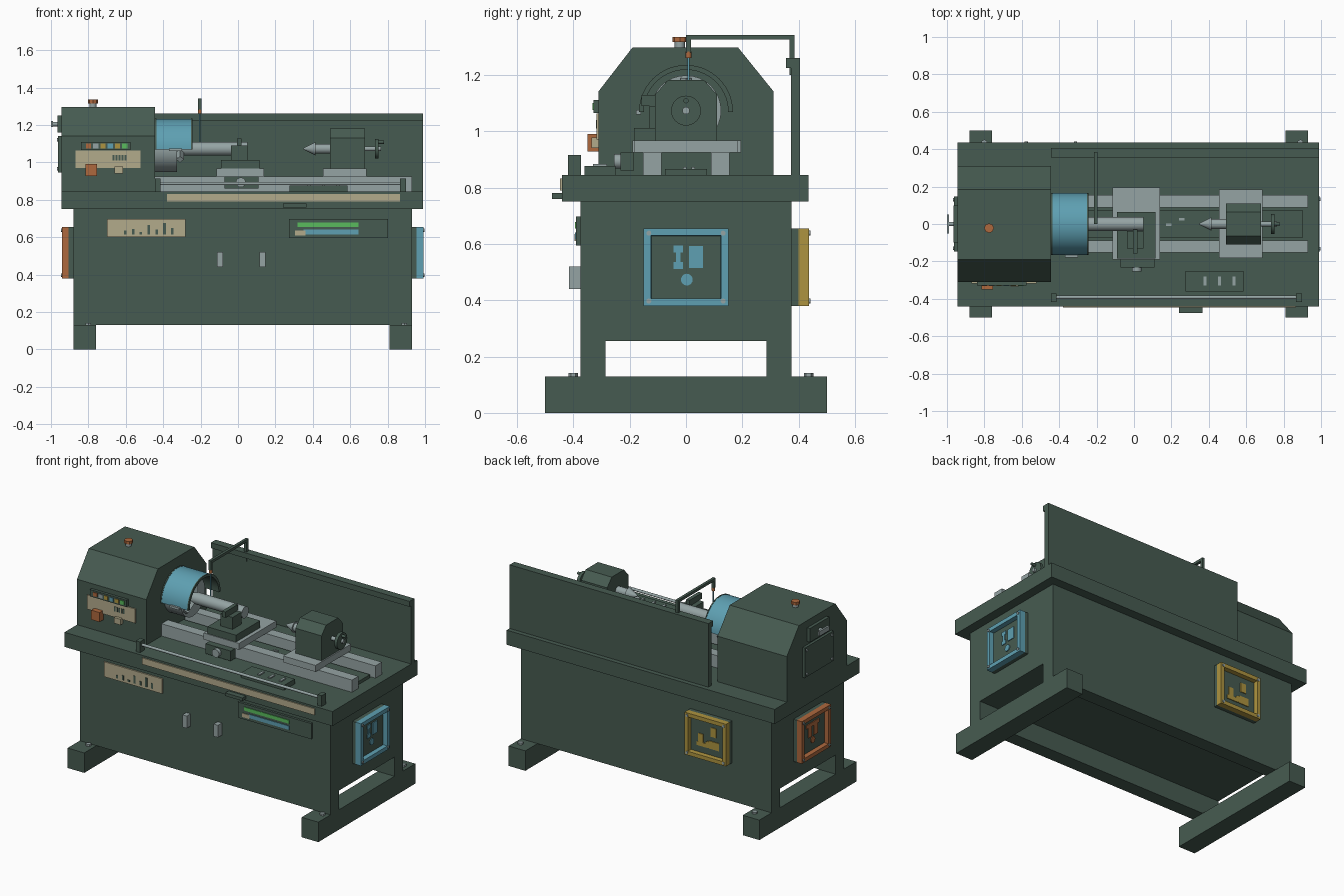
import bpy, bmesh
from math import pi, sin, cos, radians
from mathutils import Matrix, Vector

cube = bpy.data.objects.get("Cube")
if cube:
    bpy.data.objects.remove(cube, do_unlink=True)

def material(name, r, g, b):
    m = bpy.data.materials.new(name)
    m.use_nodes = True
    m.diffuse_color = (r, g, b, 1)
    m.node_tree.nodes["Principled BSDF"].inputs["Base Color"].default_value = (r, g, b, 1)
    return m

GREEN = material("machine green", .062, .105, .082)
GREY = material("steel grey", .30, .37, .37)
BLUE = material("guard blue", .112, .35, .445)
ORANGE = material("signal orange", .42, .14, .048)
YELLOW = material("warning yellow", .42, .295, .05)
BEIGE = material("label beige", .45, .405, .26)
LIME = material("label green", .10, .50, .11)

def build(name, bm, *mats):
    bmesh.ops.recalc_face_normals(bm, faces=bm.faces)
    me = bpy.data.meshes.new(name)
    bm.to_mesh(me)
    bm.free()
    for m in mats:
        me.materials.append(m)
    ob = bpy.data.objects.new(name, me)
    bpy.context.collection.objects.link(ob)
    return ob

def smooth(ob):
    bpy.ops.object.select_all(action='DESELECT')
    bpy.context.view_layer.objects.active = ob
    ob.select_set(True)
    bpy.ops.object.shade_smooth_by_angle(angle=radians(35))

def cube_mesh(x, y, z):
    """Box from three (low, high) ranges."""
    bm = bmesh.new()
    bmesh.ops.create_cube(bm, size=1)
    for v in bm.verts:
        v.co = [(r[0] + r[1]) / 2 + c * (r[1] - r[0]) for r, c in zip((x, y, z), v.co)]
    return bm

def box(name, x, y, z, mat=GREEN):
    return build(name, cube_mesh(x, y, z), mat)

def rod(name, start, end, r, mat=GREY, r2=None, sides=32):
    """Cylinder or cone between two points."""
    a, b = Vector(start), Vector(end)
    bm = bmesh.new()
    bmesh.ops.create_cone(bm, cap_ends=True, segments=sides, radius1=r,
                          radius2=r if r2 is None else r2, depth=(b - a).length)
    turn = (b - a).to_track_quat('Z', 'Y').to_matrix().to_4x4()
    bm.transform(Matrix.Translation((a + b) / 2) @ turn)
    ob = build(name, bm, mat)
    if sides > 8:
        smooth(ob)
    return ob

def prism(name, profile, x0, x1, mat=GREEN):
    """Side profile (y, z) extruded along x."""
    bm = bmesh.new()
    face = bm.faces.new([bm.verts.new((x0, y, z)) for y, z in profile])
    ext = bmesh.ops.extrude_face_region(bm, geom=[face])["geom"]
    bmesh.ops.translate(bm, vec=(x1 - x0, 0, 0),
                        verts=[g for g in ext if isinstance(g, bmesh.types.BMVert)])
    return build(name, bm, mat)

def half_shell(name, r_out, r_in, z, x0, x1, mat=GREEN, steps=28):
    pts = [(cos(pi * i / steps), sin(pi * i / steps)) for i in range(steps + 1)]
    outer = [(r_out * c, z + r_out * s) for c, s in pts]
    inner = [(r_in * c, z + r_in * s) for c, s in reversed(pts)]
    smooth(prism(name, outer + inner, x0, x1, mat))

# Feet with levelling bolts
for side, x in (("right", -.82), ("left", .87)):
    box(side + "_foot", (x - .06, x + .06), (-.5, .5), (0, .13))
    for y in (-.4, .435):
        rod(side + "_foot_bolt", (x + .02, y, .13), (x + .02, y, .142), .017, sides=6)

# Cabinet with open ends below, and the chip tray
box("cabinet", (-.88, .93), (-.375, .375), (.255, .75))
box("front_skirt", (-.88, .93), (-.375, -.285), (.13, .255))
box("back_skirt", (-.88, .93), (.285, .375), (.13, .255))
box("tray", (-.945, .99), (-.44, .435), (.75, .845))
box("splash_panel", (-.445, .99), (.372, .405), (.845, 1.26))
box("splash_lip", (-.445, .99), (.355, .372), (1.225, 1.26))

# Headstock
prism("headstock", [(-.31, .845), (.31, .845), (.31, 1.142), (.185, 1.297), (-.19, 1.297), (-.31, 1.142)],
      -.945, -.445)
rod("stop_button_stem", (-.775, -.022, 1.297), (-.775, -.022, 1.316), .018)
rod("stop_button", (-.775, -.022, 1.316), (-.775, -.022, 1.335), .026, ORANGE, sides=8)
box("side_cover", (-.962, -.945), (-.147, .147), (.945, 1.14))
for y in (-.13, .13):
    for z in (.965, 1.12):
        rod("cover_bolt", (-.962, y, z), (-.968, y, z), .009, sides=12)
box("upper_side_cover", (-.965, -.945), (-.1, .1), (1.16, 1.25))
rod("cover_handle_stem", (-.965, 0, 1.205), (-.99, 0, 1.205), .012)
box("cover_handle", (-1, -.988), (-.05, .05), (1.19, 1.22), GREY)

# Headstock controls
box("indicator_strip", (-.84, -.575), (-.328, -.31), (1.065, 1.11))
for i, m in enumerate((ORANGE, GREY, YELLOW, BLUE, YELLOW, LIME)):
    x = -.8 + i * .039
    box("indicator", (x - .014, x + .014), (-.332, -.328), (1.075, 1.1), m)
box("control_label", (-.87, -.52), (-.317, -.31), (.97, 1.063), BEIGE)
for i in range(5):
    x = -.67 + i * .016
    box("control_mark", (x, x + .009), (-.32, -.317), (1.01, 1.04))
box("control_box", (-.815, -.755), (-.35, -.31), (.928, .99), ORANGE)
box("control_switch", (-.66, -.615), (-.335, -.31), (.94, .978), BEIGE)

# Chuck, workpiece and guard
AXIS = 1.073
rod("chuck", (-.445, 0, AXIS), (-.325, 0, AXIS), .125)
for i in range(3):
    a = pi / 2 + i * 2 * pi / 3
    rod("chuck_jaw", (-.31, .04 * cos(a), AXIS + .04 * sin(a)),
        (-.31, .115 * cos(a), AXIS + .115 * sin(a)), .02, sides=4)
rod("workpiece", (-.325, 0, AXIS), (.052, 0, AXIS), .037)
half_shell("chuck_guard", .165, .158, AXIS - .005, -.436, -.25, BLUE)
half_shell("guard_lining", .158, .152, AXIS - .005, -.436, -.25)
for x in (-.443, -.25):
    half_shell("guard_rim", .167, .15, AXIS - .005, x, x + .007)
box("guard_handle", (-.37, -.3), (-.178, -.16), (1.06, 1.075), GREY)

# Bed rails
for side, y in (("front", -.12), ("back", .122)):
    box(side + "_rail", (-.445, .93), (y - .033, y + .033), (.845, .925), GREY)
box("bed_web", (-.445, .9), (-.075, .075), (.845, .866))
for x, y in ((.17, -.01), (.24, .02)):
    box("metal_chip", (x, x + .03), (y, y + .012), (.866, .872), GREY)

# Carriage and tool post
box("saddle", (-.115, .14), (-.19, .195), (.925, .967), GREY)
box("cross_slide", (-.092, .115), (-.185, .065), (.967, 1.012))
box("tool_post", (-.037, .052), (-.13, -.038), (1.012, 1.09))
box("tool_bar", (-.005, .02), (-.158, -.03), (1.09, 1.128))
box("apron", (-.073, .11), (-.232, -.185), (.86, .925))
rod("apron_knob", (.015, -.232, .893), (.015, -.255, .893), .026)

# Tailstock
box("tailstock_base", (.455, .688), (-.183, .185), (.925, .967), GREY)
prism("tailstock", [(-.11, .967), (.11, .967), (.11, 1.13), (.063, 1.182), (-.063, 1.182), (-.11, 1.13)],
      .492, .68)
rod("quill", (.415, 0, AXIS), (.492, 0, AXIS), .026)
rod("centre_tip", (.415, 0, AXIS), (.35, 0, AXIS), .036, r2=.004)
rod("handwheel_shaft", (.68, 0, AXIS), (.765, 0, AXIS), .013)
rod("handwheel", (.732, 0, AXIS), (.752, 0, AXIS), .053, GREEN)
rod("handwheel_grip", (.752, 0, AXIS + .035), (.78, 0, AXIS + .035), .009, GREEN)

# Coolant pipe
box("pipe_riser", (-.213, -.195), (.368, .386), (1.2, 1.325))
box("pipe_arm", (-.213, -.195), (0, .386), (1.325, 1.342))
box("pipe_drop", (-.213, -.195), (0, .018), (1.28, 1.325))
rod("nozzle", (-.204, .009, 1.26), (-.204, .009, 1.282), .01, ORANGE)
rod("coolant_stream", (-.204, .009, AXIS + .03), (-.204, .009, 1.26), .004, BLUE, sides=12)

# Lead rod and tray controls
for x in (-.43, .882):
    box("rod_bracket", (x - .015, x + .015), (-.418, -.372), (.845, .915))
rod("lead_rod", (-.43, -.392, .887), (.882, -.392, .887), .009)
box("tray_ruler", (-.38, .865), (-.447, -.44), (.79, .832), BEIGE)
box("tray_pull", (.24, .365), (-.475, -.44), (.76, .78))
box("switch_panel", (.275, .585), (-.36, -.25), (.845, .877))
for x in (.38, .457, .535):
    box("switch", (x - .008, x + .008), (-.33, -.28), (.877, .884), GREY)

# Cabinet front
box("cabinet_label", (-.70, -.28), (-.384, -.375), (.6, .697), BEIGE)
for i, h in enumerate((.02, .03, .012, .05, .025, .06, .035)):
    x = -.61 + i * .042
    box("label_mark", (x, x + .014), (-.387, -.384), (.615, .615 + h))
box("cabinet_panel", (.272, .802), (-.39, -.375), (.595, .697))
box("green_stripe", (.318, .645), (-.394, -.39), (.655, .678), LIME)
box("blue_stripe", (.35, .645), (-.394, -.39), (.615, .64), BLUE)
box("stripe_pointer", (.305, .36), (-.395, -.39), (.61, .635), BEIGE)
for x in (-.095, .13):
    box("door_handle", (x - .016, x + .016), (-.415, -.375), (.44, .52), GREY)

# Framed signs, made facing +x and then turned into place
def sign(side, mat, turn, origin, symbols):
    parts = [box(side + "_sign_back", (0, .025), (-.15, .15), (.38, .655))]
    bm = cube_mesh((.025, .062), (-.15, .15), (.38, .655))
    panel = max(bm.faces, key=lambda f: f.calc_center_median().x)
    bmesh.ops.inset_region(bm, faces=[panel], thickness=.036)
    bmesh.ops.inset_region(bm, faces=[panel], thickness=.002)
    bmesh.ops.translate(bm, verts=panel.verts, vec=(-.03, 0, 0))
    panel.material_index = 1
    parts.append(build(side + "_sign_frame", bm, mat, GREEN))
    for y0, y1, z0, z1 in symbols:
        parts.append(box(side + "_sign_symbol", (.032, .037), (y0, y1), (z0, z1), mat))
    parts.append(rod(side + "_sign_disc", (.032, .003, .473), (.037, .003, .473), .021, mat, sides=16))
    for y in (-.132, .132):
        for z in (.397, .638):
            parts.append(rod(side + "_sign_bolt", (.062, y, z), (.067, y, z), .009, GREY, sides=12))
    for ob in parts:
        ob.data.transform(Matrix.Translation(origin) @ Matrix.Rotation(turn, 4, 'Z'))

sign("left", BLUE, 0, (.93, 0, 0),
     [(-.045, -.01, .57, .595), (-.036, -.02, .535, .57), (-.045, -.01, .51, .535), (.01, .06, .515, .592)])
sign("right", ORANGE, pi, (-.88, 0, 0),
     [(-.065, .065, .565, .59), (-.045, -.01, .5, .565), (.01, .05, .5, .565)])
sign("back", YELLOW, pi / 2, (-.445, .375, 0),
     [(-.08, 0, .45, .475), (-.07, -.035, .475, .53), (.01, .08, .45, .5), (.02, .06, .53, .59)])
